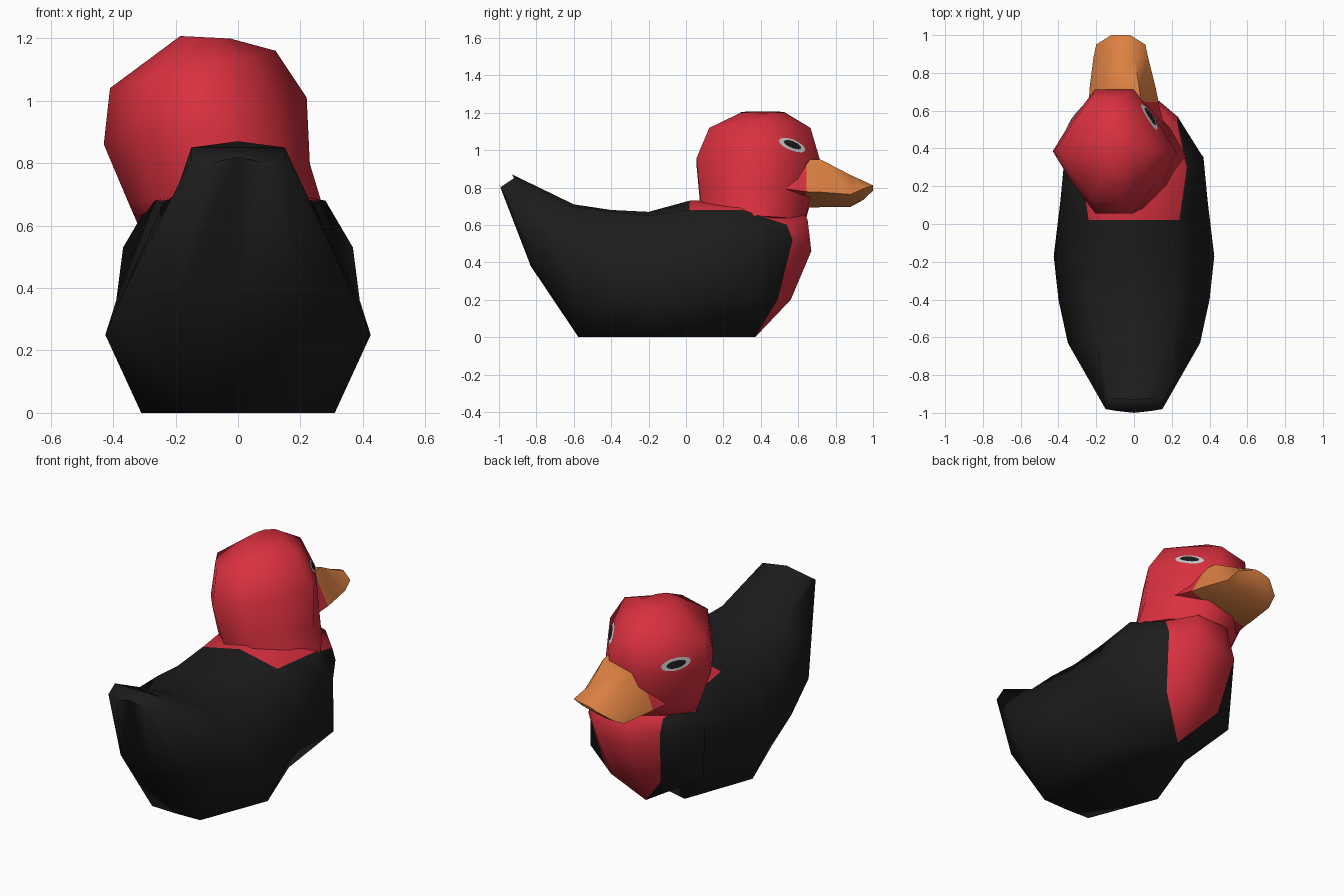
import bpy, bmesh, math
from mathutils import Vector
from mathutils.bvhtree import BVHTree

if "Cube" in bpy.data.objects:
    bpy.data.objects.remove(bpy.data.objects["Cube"])


def material(name, rgb):
    m = bpy.data.materials.new(name)
    m.diffuse_color = (*rgb, 1)
    m.use_nodes = True
    m.node_tree.nodes["Principled BSDF"].inputs["Base Color"].default_value = m.diffuse_color
    return m


BLACK = material("black", (0.012, 0.012, 0.012))
RED = material("red", (0.70, 0.030, 0.050))
ORANGE = material("orange", (0.72, 0.22, 0.055))
WHITE = material("eye white", (0.62, 0.62, 0.62))


def finish(bm, name, mats, sharp=70):
    """Clean the mesh, smooth it below the sharp angle and link it."""
    bmesh.ops.remove_doubles(bm, verts=bm.verts, dist=0.0005)
    bmesh.ops.recalc_face_normals(bm, faces=bm.faces)
    for f in bm.faces:
        f.smooth = True
    for e in bm.edges:
        if e.is_manifold:
            e.smooth = e.calc_face_angle(0) < math.radians(sharp)
    me = bpy.data.meshes.new(name)
    bm.to_mesh(me)
    for m in mats:
        me.materials.append(m)
    ob = bpy.data.objects.new(name, me)
    bpy.context.collection.objects.link(ob)
    return ob


def loft(bm, rings):
    """Skin closed rings with quads; return the vertices and the faces of each segment."""
    vs = [[bm.verts.new(p) for p in r] for r in rings]
    n = len(vs[0])
    segs = [[bm.faces.new((a[j], a[(j + 1) % n], b[(j + 1) % n], b[j]))
             for j in range(n)] for a, b in zip(vs, vs[1:])]
    return vs, segs


# Body: half sections from tail to chest (top, shoulder, side, bilge, keel)
half = [
    [(0, -.93, .87), (.15, -.92, .85), (.15, -.98, .81), (.09, -.99, .80), (0, -1, .82)],
    [(0, -.60, .71), (.20, -.62, .70), (.35, -.63, .42), (.19, -.81, .38), (0, -.83, .38)],
    [(0, -.40, .68), (.24, -.40, .67), (.40, -.40, .31), (.155, -.57, 0), (0, -.575, 0)],
    [(0, -.20, .67), (.25, -.20, .65), (.425, -.17, .25), (.31, -.17, 0), (0, -.17, 0)],
    [(0, .02, .73), (.24, .02, .68), (.39, .12, .36), (.16, .24, 0), (0, .20, 0)],
    [(0, .25, .73), (.28, .30, .68), (.368, .35, .53), (.365, .36, .22), (0, .37, 0)],
    [(0, .50, .72), (.23, .54, .60), (.23, .57, .52), (.18, .49, .20), (0, .37, 0)],
    [(0, .61, .70), (.11, .65, .63), (.11, .67, .46), (.09, .56, .20), (0, .37, 0)],
]
bm = bmesh.new()
rings = [h + [(-x, y, z) for x, y, z in h[3:0:-1]] for h in half]
vs, segs = loft(bm, rings)
bib = []
for k, ring in enumerate((vs[0], vs[-1])):
    caps = [bm.faces.new((ring[0], ring[1], ring[7])),
            bm.faces.new((ring[1], ring[2], ring[6], ring[7])),
            bm.faces.new((ring[2], ring[3], ring[5], ring[6])),
            bm.faces.new((ring[3], ring[4], ring[5]))]
    bib += caps if k else []
# Red bib on the chest and red collar around the neck
for f in bib + segs[6]:
    f.material_index = 1
for s in segs[4:]:
    s[0].material_index = s[7].material_index = 1
finish(bm, "body", [BLACK, RED])

# Head and neck: ten-sided rings with pointed sides, rolled to one side
# (z, cx, cy, rx, ry, roll, pointedness)
sections = [
    (.62, -.02, .36, .295, .29, .10, .8),
    (.735, -.06, .37, .29, .31, .22, .6),
    (.935, -.105, .385, .325, .345, .23, 1),
    (1.10, -.145, .395, .265, .285, .226, 1),
    (1.203, -.105, .41, .08, .12, -.05, 0),
]
rings = []
for z, cx, cy, rx, ry, roll, point in sections:
    ring = []
    for i in range(10):
        a = math.tau * i / 10
        k = 1 - (.16 * point if i in (1, 4, 6, 9) else 0)
        dx = rx * k * math.cos(a)
        ring.append((cx + dx, cy + ry * k * math.sin(a), z + roll * dx))
    rings.append(ring)
bm = bmesh.new()
vs, _ = loft(bm, rings)
bm.faces.new(vs[0])
bm.faces.new(vs[-1])
bmesh.ops.recalc_face_normals(bm, faces=bm.faces)
surface = BVHTree.FromBMesh(bm)
finish(bm, "head", [RED])

# Beak: six-sided sections, rolled with the head
# (y, centre x, half width, top, middle, bottom)
beak = [
    (.53, -.055, .21, .92, .745, .735),
    (.645, -.055, .185, .93, .735, .73),
    (.72, -.06, .175, .93, .735, .728),
    (.88, -.07, .145, .85, .73, .725),
    (.95, -.07, .13, .82, .765, .755),
    (1.0, -.07, .05, .805, .80, .79),
]
rings = []
for y, cx, w, t, m, b in beak:
    ring = [(-w * .5, t), (w * .5, t), (w, m), (w * .6, b), (-w * .6, b), (-w, m)]
    rings.append([(cx + dx, y, z + .23 * dx) for dx, z in ring])
bm = bmesh.new()
vs, segs = loft(bm, rings)
bm.faces.new(vs[0])
bm.faces.new(vs[-1])
# Red cheeks behind the beak
for f in segs[0]:
    f.material_index = 1
finish(bm, "beak", [ORANGE, RED], 60)


# Eyes: thin oval plates laid onto the head surface
def eye_plate(name, centre, a, b, slope, lift, mat):
    p, n, _, _ = surface.find_nearest(Vector(centre))
    t = n.cross(Vector((0, 0, 1))).normalized()
    if t.y < 0:
        t = -t
    t = (t - Vector((0, 0, slope))).normalized()
    t = (t - n * t.dot(n)).normalized()
    s = n.cross(t)
    bm = bmesh.new()

    def put(r, ang):
        q = p + t * (a * r * math.cos(ang)) + s * (b * r * math.sin(ang))
        hit, hn, _, _ = surface.find_nearest(q)
        return hit + hn * lift

    rings = [[put(r, math.tau * i / 16) for i in range(16)]
             for r in (.3, .65, 1)]
    vs, _ = loft(bm, rings)
    bm.faces.new(vs[0])
    bmesh.ops.recalc_face_normals(bm, faces=bm.faces)
    if sum(f.normal.dot(n) for f in bm.faces) < 0:
        bmesh.ops.reverse_faces(bm, faces=bm.faces)
    me = bpy.data.meshes.new(name)
    bm.to_mesh(me)
    me.materials.append(mat)
    bpy.context.collection.objects.link(bpy.data.objects.new(name, me))


for side, c, slope in (("right", (.08, .565, 1.025), .38),
                       ("left", (-.325, .555, .95), .1)):
    eye_plate(side + "_eye", c, .085, .036, slope, .004, WHITE)
    eye_plate(side + "_pupil", c, .056, .022, slope, .008, BLACK)
